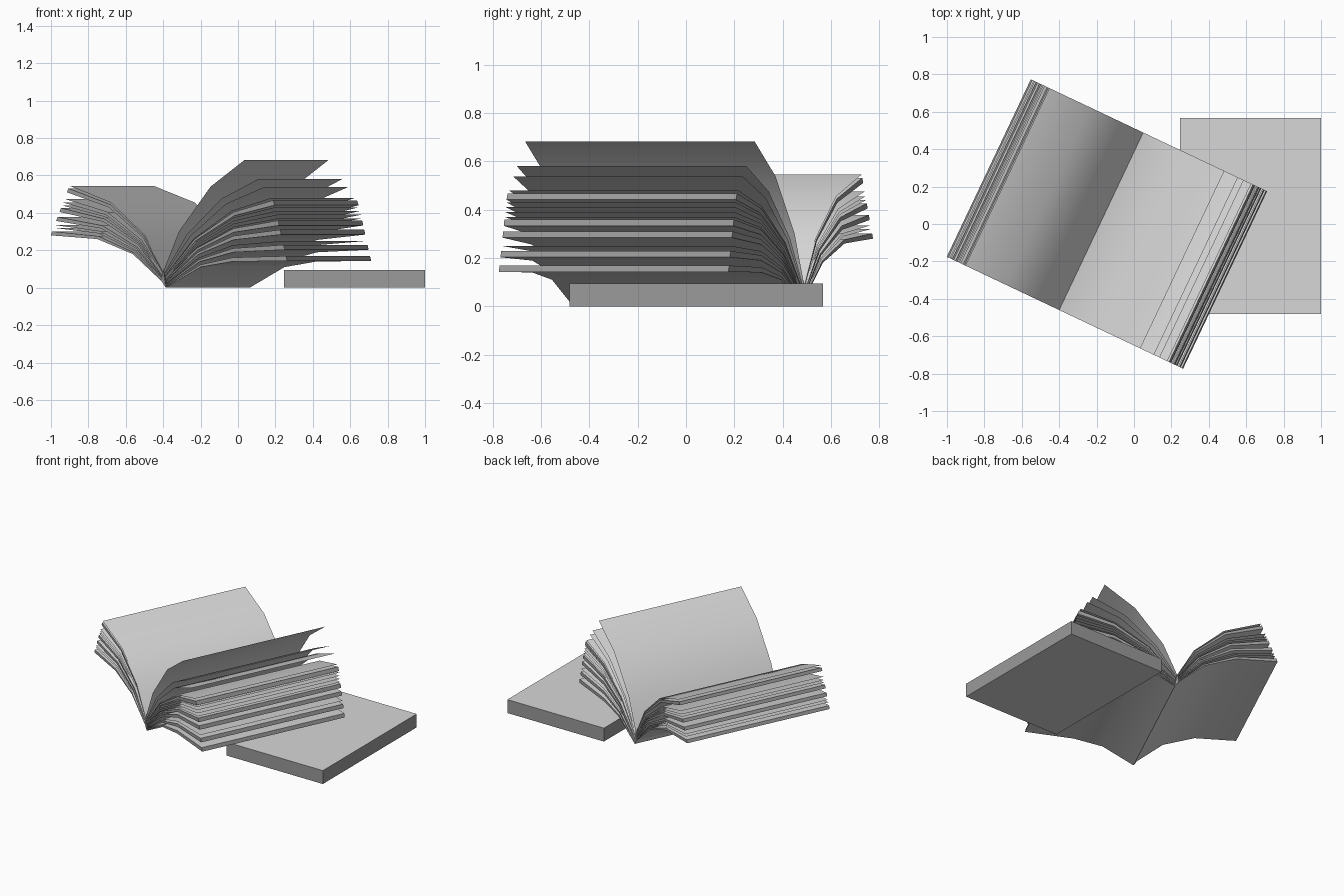
import bpy, bmesh, math
from mathutils import Vector, Matrix

cube = bpy.data.objects.get("Cube")
if cube:
    bpy.data.objects.remove(cube, do_unlink=True)


def make_material(name, value):
    mat = bpy.data.materials.new(name)
    mat.use_nodes = True
    color = (value, value, value, 1)
    mat.diffuse_color = color
    mat.node_tree.nodes["Principled BSDF"].inputs["Base Color"].default_value = color
    return mat


MATERIALS = [make_material("light_grey_paper", 0.68),
             make_material("dark_grey_edges", 0.325)]

# The spine runs from its front end along ALONG; pages spread across it
START = Vector((-0.40, -0.46, 0))
ALONG = Vector((0.428, 0.904, 0)).normalized()
ACROSS = Vector((ALONG.y, -ALONG.x, 0))
LENGTH = 1.05

# Page cross-sections (distance from spine, height), lowest to highest
RIGHT = [
    [(0.015, 0.0), (0.22, 0.11), (0.41, 0.14), (0.733, 0.143)],
    [(0.01, 0.06), (0.19, 0.26), (0.42, 0.40), (0.655, 0.46)],
    [(0.0, 0.085), (0.093, 0.30), (0.28, 0.54), (0.48, 0.682)],
]
LEFT = [
    [(-0.01, 0.035), (-0.18, 0.18), (-0.39, 0.26), (-0.665, 0.28)],
    [(0.0, 0.085), (-0.11, 0.28), (-0.31, 0.455), (-0.555, 0.545)],
]


def page_profile(keys, height):
    """Blend the key cross-sections so the outer edge sits at the height."""
    for low, high in zip(keys, keys[1:]):
        if height <= high[-1][1] or high is keys[-1]:
            t = (height - low[-1][1]) / (high[-1][1] - low[-1][1])
            return [Vector(a).lerp(Vector(b), t) for a, b in zip(low, high)]


def finish(name, bm):
    bmesh.ops.recalc_face_normals(bm, faces=bm.faces)
    mesh = bpy.data.meshes.new(name)
    bm.to_mesh(mesh)
    bm.free()
    for mat in MATERIALS:
        mesh.materials.append(mat)
    obj = bpy.data.objects.new(name, mesh)
    bpy.context.collection.objects.link(obj)
    bpy.ops.object.select_all(action="DESELECT")
    obj.select_set(True)
    bpy.context.view_layer.objects.active = obj
    bpy.ops.object.shade_smooth_by_angle(angle=math.radians(30))


def sweep(name, points, closed):
    """Stretch a cross-section along the spine; closed ones become solid."""
    bm = bmesh.new()
    front = [bm.verts.new(START + ACROSS * p[0] + Vector((0, 0, p[1]))) for p in points]
    back = [bm.verts.new(v.co + ALONG * LENGTH) for v in front]
    count = len(points)
    half = count // 2
    for i in range(count if closed else count - 1):
        j = (i + 1) % count
        face = bm.faces.new((front[i], front[j], back[j], back[i]))
        # The outer and inner edges of a solid are dark
        face.material_index = int(closed and j % half == 0)
    if closed:
        # Dark caps, split into quads so that the curved outline fills cleanly
        for ring in (front, back):
            for i in range(half - 1):
                cap = bm.faces.new((ring[i], ring[i + 1], ring[-i - 2], ring[-i - 1]))
                cap.material_index = 1
    finish(name, bm)


def page_stack(side, keys, bundles, thickness, sheets):
    for n, z in enumerate(bundles, 1):
        outline = page_profile(keys, z) + page_profile(keys, z + thickness)[::-1]
        sweep(f"{side}_page_bundle_{n}", outline, True)
    for n, z in enumerate(sheets, 1):
        sweep(f"{side}_loose_page_{n}", page_profile(keys, z), False)


# Open book pages
page_stack("right", RIGHT, (0.143, 0.203, 0.284, 0.333, 0.441), 0.026,
           (0.25, 0.37, 0.39, 0.41, 0.43, 0.48, 0.537, 0.58, 0.682))
page_stack("left", LEFT, (0.28, 0.357, 0.405, 0.51), 0.021,
           (0.32, 0.335, 0.44, 0.455, 0.475, 0.545))

# Narrow spine between the two stacks
sweep("spine", [(-0.01, 0.035), (0.015, 0.0), (0.003, 0.08), (-0.003, 0.08)], True)

# Closed book lying flat beside it, with dark sides
bm = bmesh.new()
bmesh.ops.create_cube(bm, size=1, matrix=Matrix.Translation((0.6225, 0.043, 0.0475))
                      @ Matrix.Diagonal((0.755, 1.048, 0.095, 1)))
bm.normal_update()
for face in bm.faces:
    face.material_index = int(abs(face.normal.z) < 0.5)
finish("closed_book", bm)
